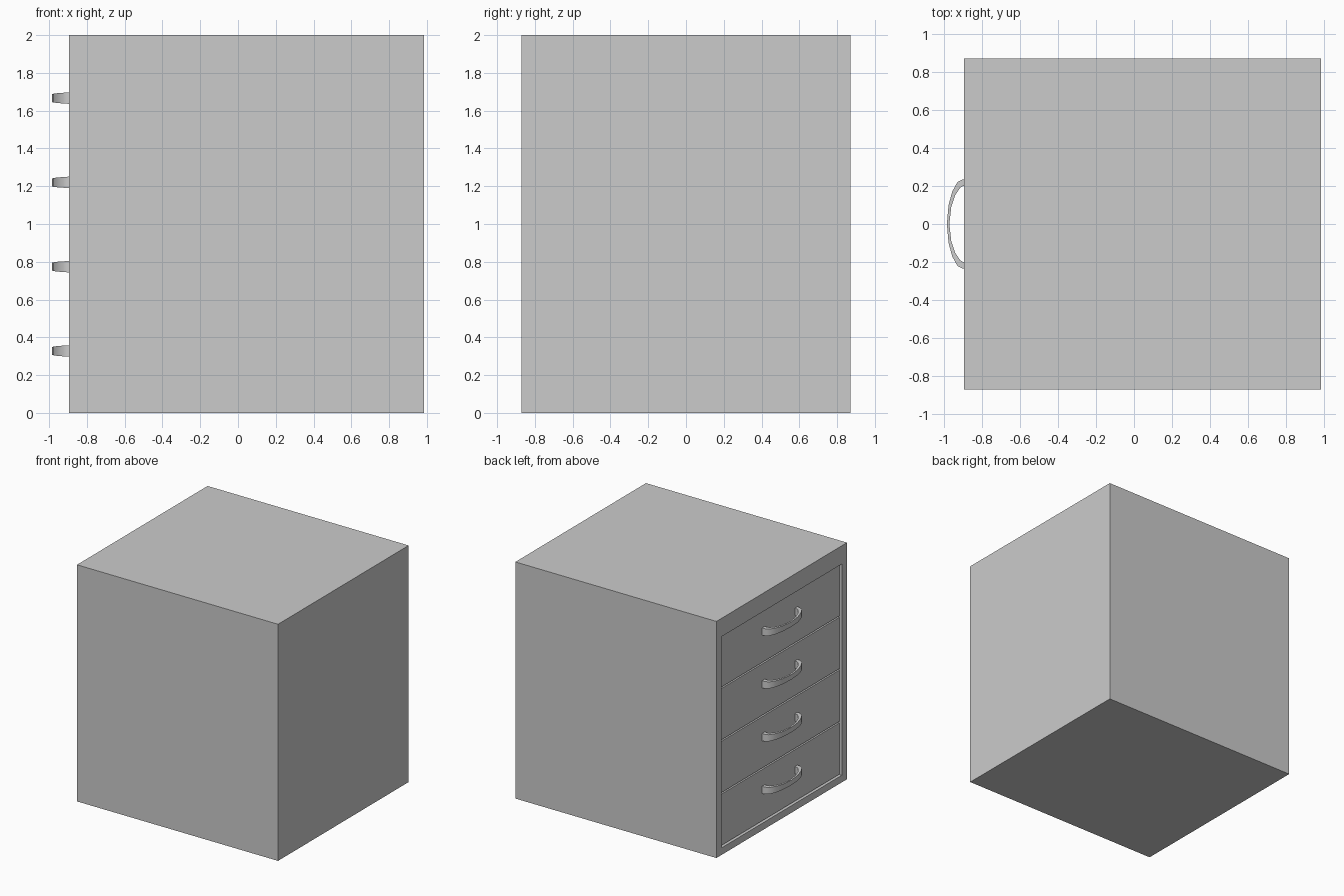
import bpy, bmesh
from mathutils import Matrix, Vector

old = bpy.data.objects.get("Cube")
if old:
    bpy.data.objects.remove(old, do_unlink=True)

grey = bpy.data.materials.new("plain_grey")
grey.use_nodes = True
colour = (0.6, 0.6, 0.6, 1)
grey.diffuse_color = colour
grey.node_tree.nodes["Principled BSDF"].inputs["Base Color"].default_value = colour

FACE_X, BACK_X, HALF_Y, HEIGHT = -0.895, 0.985, 0.872, 2.0
OPEN_Y, OPEN_LOW, OPEN_HIGH = 0.803, 0.06, 1.845
PANEL_X, GAP, COUNT = -0.877, 0.012, 4
PITCH = (OPEN_HIGH - OPEN_LOW) / COUNT


def finish(name, bm):
    bmesh.ops.recalc_face_normals(bm, faces=bm.faces)
    mesh = bpy.data.meshes.new(name)
    bm.to_mesh(mesh)
    bm.free()
    mesh.materials.append(grey)
    obj = bpy.data.objects.new(name, mesh)
    bpy.context.collection.objects.link(obj)
    return obj


def box(low, high):
    bm = bmesh.new()
    low, high = Vector(low), Vector(high)
    size = Matrix.Diagonal((*(high - low), 1))
    bmesh.ops.create_cube(bm, size=1, matrix=Matrix.Translation((low + high) / 2) @ size)
    return bm


# Cabinet body with a shallow recess for the drawers
bm = box((FACE_X, -HALF_Y, 0), (BACK_X, HALF_Y, HEIGHT))
bm.faces.ensure_lookup_table()
front = min(bm.faces, key=lambda f: f.calc_center_median().x)
bmesh.ops.inset_region(bm, faces=[front], thickness=0.06)
for v in front.verts:
    v.co.y = OPEN_Y if v.co.y > 0 else -OPEN_Y
    v.co.z = OPEN_HIGH if v.co.z > 1 else OPEN_LOW
floor = bmesh.ops.extrude_face_region(bm, geom=[front])["geom"]
for v in floor:
    if isinstance(v, bmesh.types.BMVert):
        v.co.x += 0.04
bmesh.ops.delete(bm, geom=[front], context="FACES_ONLY")
finish("cabinet_body", bm)


# Bowed handle: paired outer and inner outline points (x, y) with half height
HALF_ARCH = [
    ((PANEL_X, 0.235), (PANEL_X, 0.200), 0.031),
    ((-0.900, 0.235), (-0.900, 0.200), 0.030),
    ((-0.930, 0.220), (-0.916, 0.190), 0.028),
    ((-0.957, 0.170), (-0.942, 0.150), 0.026),
    ((-0.976, 0.100), (-0.962, 0.088), 0.023),
    ((-0.985, 0.000), (-0.972, 0.000), 0.021),
]


def handle(name, z):
    bm = bmesh.new()
    stations = [(o, i, h, 1) for o, i, h in HALF_ARCH]
    stations += [(o, i, h, -1) for o, i, h in reversed(HALF_ARCH[:-1])]
    rings = []
    for (ox, oy), (ix, iy), h, side in stations:
        corners = [(ox, oy, -h), (ox, oy, h), (ix, iy, h), (ix, iy, -h)]
        rings.append([bm.verts.new((x, y * side, z + dz)) for x, y, dz in corners])
    for a, b in zip(rings, rings[1:]):
        for k in range(4):
            n = (k + 1) % 4
            bm.faces.new((a[k], a[n], b[n], b[k]))
    bm.faces.new(rings[0])
    bm.faces.new(rings[-1])
    obj = finish(name, bm)
    bpy.ops.object.select_all(action="DESELECT")
    obj.select_set(True)
    bpy.context.view_layer.objects.active = obj
    bpy.ops.object.shade_smooth_by_angle(angle=0.7)


# Drawers, from the bottom up
for n in range(COUNT):
    low = OPEN_LOW + n * PITCH
    panel = box((PANEL_X, -OPEN_Y + GAP / 2, low + GAP / 2),
                (FACE_X + 0.04, OPEN_Y - GAP / 2, low + PITCH - GAP / 2))
    finish(f"drawer_front_{n + 1}", panel)
    handle(f"drawer_handle_{n + 1}", low + PITCH * 0.6)
